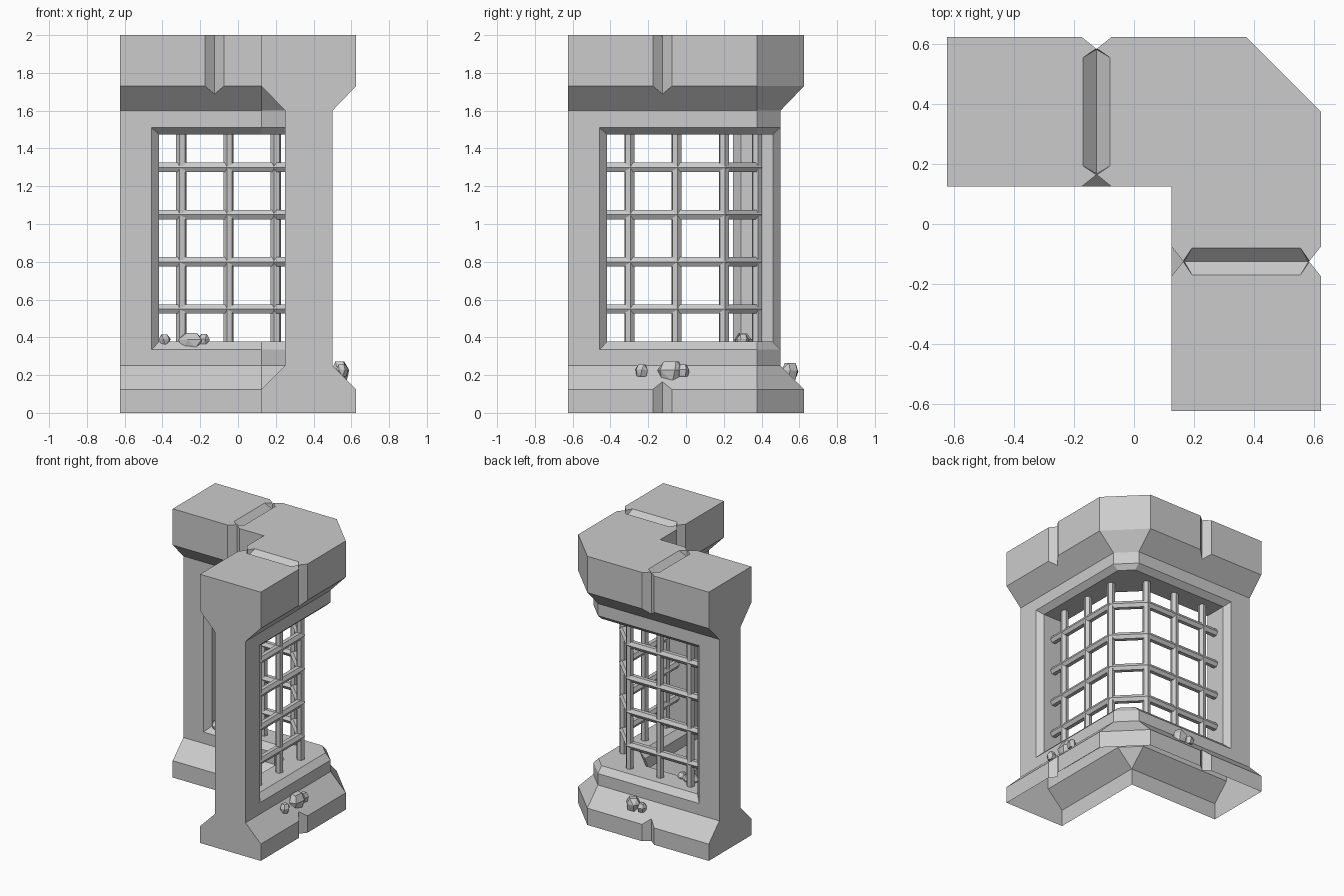
import bpy, bmesh, math, random
from mathutils import Vector

if "Cube" in bpy.data.objects:
    bpy.data.objects.remove(bpy.data.objects["Cube"])

C = 0.375  # wall centre line
random.seed(4)


def make(name, verts, faces=None, weld=True):
    """Mesh object from faces, or the convex hull of the points when no faces are given."""
    bm = bmesh.new()
    vs = [bm.verts.new(v) for v in verts]
    if faces is None:
        r = bmesh.ops.convex_hull(bm, input=vs)
        loose = [v for v in bm.verts if not v.link_faces]
        bmesh.ops.delete(bm, geom=loose, context='VERTS')
        bmesh.ops.dissolve_limit(bm, angle_limit=0.01, verts=bm.verts[:], edges=bm.edges[:])
    else:
        for f in faces:
            bm.faces.new([vs[i] for i in f])
    if weld:
        bmesh.ops.remove_doubles(bm, verts=bm.verts[:], dist=1e-4)
    bmesh.ops.recalc_face_normals(bm, faces=bm.faces[:])
    me = bpy.data.meshes.new(name)
    bm.to_mesh(me)
    bm.free()
    ob = bpy.data.objects.new(name, me)
    bpy.context.collection.objects.link(ob)
    return ob


def skin(name, rings):
    """Closed skin through equal-sized rings, capped at both ends."""
    n = len(rings[0])
    faces = [(i * n + j, i * n + (j + 1) % n, (i + 1) * n + (j + 1) % n, (i + 1) * n + j)
             for i in range(len(rings) - 1) for j in range(n)]
    faces += [tuple(range(n)), tuple(range((len(rings) - 1) * n, len(rings) * n))]
    return make(name, [v for r in rings for v in r], faces)


def swap(pts):
    return [(y, x, z) for x, y, z in pts]


def course(name, half):
    """Sweep a symmetric (offset, z) profile around the cut corner."""
    prof = half + [(-o, z) for o, z in reversed(half)]
    end = [(-0.625, C + o, z) for o, z in prof]
    bend = [(0.375 if o > 0 else 0.125, C + o, z) for o, z in prof]
    return skin(name, [end, bend, swap(bend), swap(end)])


def boolean(ob, other, op):
    m = ob.modifiers.new(op, 'BOOLEAN')
    m.object, m.operation, m.solver = other, op, 'EXACT'
    bpy.context.view_layer.objects.active = ob
    bpy.ops.object.modifier_apply(modifier=m.name)
    bpy.data.objects.remove(other, do_unlink=True)


# Base course, head course and end jambs joined into one wall
wall = course("wall_frame", [(0.25, 0), (0.25, 0.125), (0.125, 0.25), (0.125, 0.335), (0.083, 0.378)])
head = course("head", [(0.085, 1.473), (0.125, 1.51), (0.125, 1.60), (0.25, 1.73), (0.25, 2)])
jamb_plan = [(-0.625, 0.25), (-0.458, 0.25), (-0.418, 0.29), (-0.418, 0.46), (-0.458, 0.5), (-0.625, 0.5)]
jamb = [[(x, y, z) for x, y in jamb_plan] for z in (0.3, 1.55)]
boolean(wall, skin("jamb_a", jamb), 'UNION')
boolean(wall, skin("jamb_b", [swap(r) for r in jamb]), 'UNION')
boolean(wall, head, 'UNION')


# V-shaped joints between the stone blocks
def v_groove(y_face, inward, z0, z1):
    ring = [(-0.125 + dx, y_face + inward * d, 0)
            for dx, d in ((-0.0625, -0.01), (0.0625, -0.01), (0, 0.04))]
    return [[(x, y, z) for x, y, _ in ring] for z in (z0, z1)]


top = [(-0.125 + dx, y, 2.01) for dx, y in
       ((0, 0.163), (0.055, 0.2), (0.055, 0.55), (0, 0.588), (-0.055, 0.55), (-0.055, 0.2))]
top += [(-0.125, 0.168, 1.955), (-0.125, 0.583, 1.955)]
for f in (list, swap):
    for args in ((0.125, 1, 1.62, 2.1), (0.625, -1, 1.62, 2.1), (0.625, -1, -0.1, 0.24)):
        boolean(wall, skin("cutter", [f(r) for r in v_groove(*args)]), 'DIFFERENCE')
    boolean(wall, make("cutter", f(top)), 'DIFFERENCE')

# Open underside
bm = bmesh.new()
bm.from_mesh(wall.data)
under = [f for f in bm.faces if all(v.co.z < 1e-3 for v in f.verts)]
bmesh.ops.delete(bm, geom=under, context='FACES')
bm.to_mesh(wall.data)
bm.free()

# Six-sided horizontal bars with mitred bends
path = [Vector(p) for p in ((-0.44, C), (0.2, C), (C, 0.2), (C, -0.44))]
dirs = [(b - a).normalized() for a, b in zip(path, path[1:])]
for k, z in enumerate((0.55, 0.80, 1.05, 1.30)):
    rings = []
    for i, p in enumerate(path):
        a, b = dirs[max(i - 1, 0)], dirs[min(i, 2)]
        t = (a + b).normalized()
        n = Vector((-t.y, t.x)) / t.dot(a)
        ring = []
        for s in range(6):
            ang = s * math.pi / 3
            q = p + n * 0.029 * math.cos(ang)
            ring.append((q.x, q.y, z + 0.029 * math.sin(ang)))
        rings.append(ring)
    skin(f"horizontal_bar_{k + 1}", rings)

# Six-sided vertical bars
spots = [(u, C) for u in (-0.3, -0.05, 0.2)] + [(C, u) for u in (-0.3, -0.05, 0.2)]
for k, (x, y) in enumerate(spots):
    rings = [[(x + 0.028 * math.cos(s * math.pi / 3 + 0.2), y + 0.028 * math.sin(s * math.pi / 3 + 0.2), z)
              for s in range(6)] for z in (0.36, 1.49)]
    skin(f"vertical_bar_{k + 1}", rings)


# Loose chunks of rubble on the ledges: centre and half sizes
def rubble(name, c, s):
    pts = []
    for lvl, n, w in ((-0.9, 5, 0.75), (0.1, 6, 1.0), (0.9, 4, 0.6)):
        off = random.random() * 6
        for i in range(n):
            a = off + i * 2 * math.pi / n
            r = w * random.uniform(0.88, 1.05)
            pts.append((c[0] + s[0] * r * math.cos(a), c[1] + s[1] * r * math.sin(a), c[2] + s[2] * lvl))
    make(name, pts)


for k, (c, s) in enumerate((
        ((0.54, -0.08, 0.22), (0.05, 0.08, 0.058)),
        ((0.55, -0.235, 0.225), (0.035, 0.038, 0.035)),
        ((0.55, -0.015, 0.225), (0.035, 0.036, 0.036)),
        ((0.05, 0.55, 0.22), (0.06, 0.05, 0.05)),
        ((-0.03, 0.56, 0.215), (0.035, 0.035, 0.033)),
        ((-0.25, 0.30, 0.383), (0.075, 0.05, 0.043)),
        ((-0.18, 0.30, 0.388), (0.034, 0.034, 0.033)),
        ((-0.39, 0.30, 0.388), (0.034, 0.034, 0.03)))):
    rubble(f"rubble_{k + 1}", c, s)
